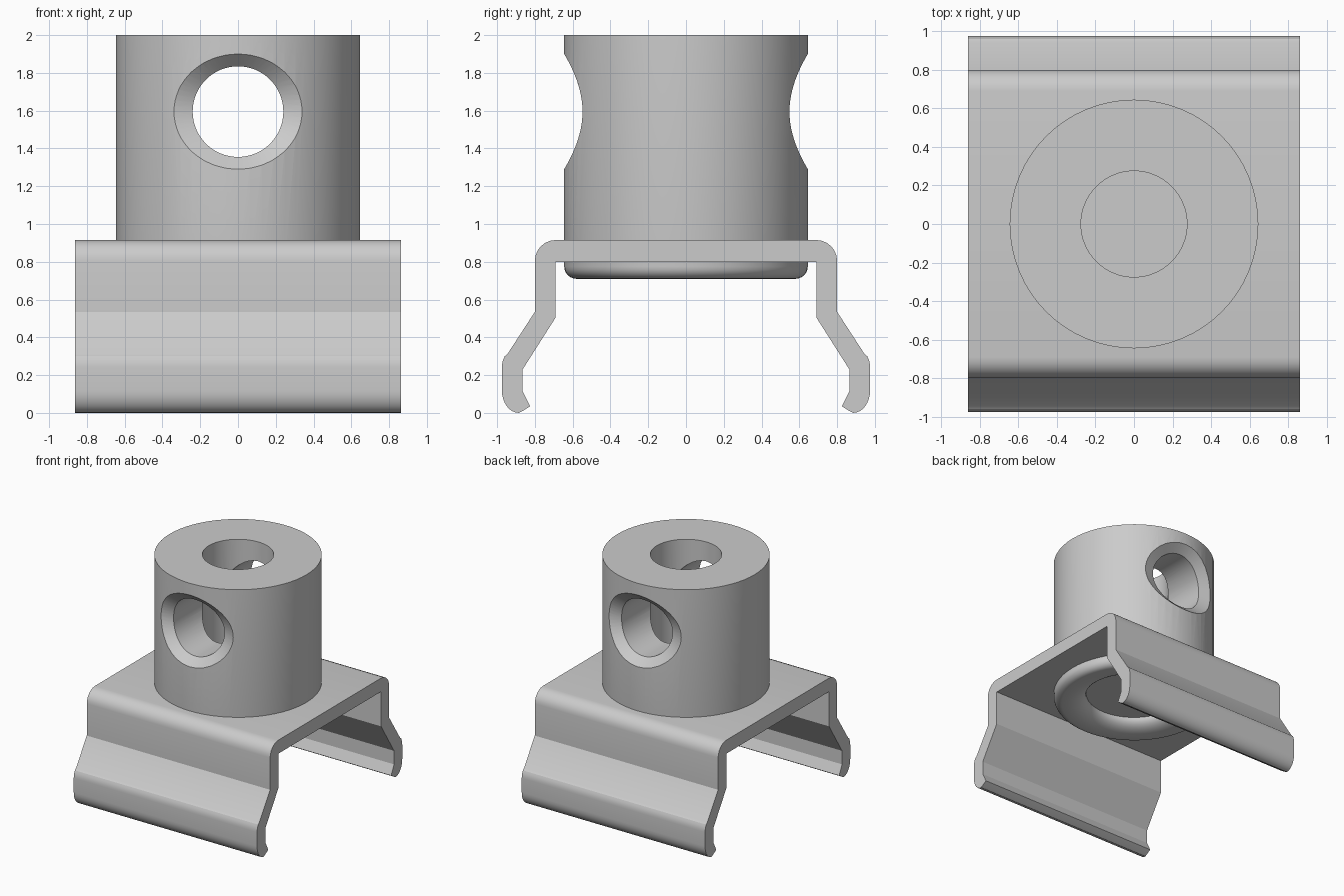
import bpy, bmesh
from math import sin, cos, pi, sqrt, radians

if "Cube" in bpy.data.objects:
    bpy.data.objects.remove(bpy.data.objects["Cube"])

SEG = 64


def arc(cx, cy, rx, ry, a0, a1, n=6):
    return [(cx + rx * cos(radians(a0 + (a1 - a0) * i / n)),
             cy + ry * sin(radians(a0 + (a1 - a0) * i / n))) for i in range(n + 1)]


def finish(name, bm):
    bmesh.ops.remove_doubles(bm, verts=bm.verts, dist=1e-5)
    bmesh.ops.recalc_face_normals(bm, faces=bm.faces)
    mesh = bpy.data.meshes.new(name)
    bm.to_mesh(mesh)
    bm.free()
    ob = bpy.data.objects.new(name, mesh)
    bpy.context.collection.objects.link(ob)
    return ob


def activate(ob):
    bpy.ops.object.select_all(action='DESELECT')
    ob.select_set(True)
    bpy.context.view_layer.objects.active = ob


def smooth(ob):
    activate(ob)
    bpy.ops.object.shade_smooth_by_angle(angle=radians(25))


def loft(name, rings, caps=True):
    bm = bmesh.new()
    rows = [[bm.verts.new(p) for p in ring] for ring in rings]
    n = len(rows[0])
    for a, b in zip(rows, rows[1:]):
        for i in range(n):
            bm.faces.new((a[i], a[(i + 1) % n], b[(i + 1) % n], b[i]))
    if caps:
        bm.faces.new(rows[0])
        bm.faces.new(rows[-1])
    return finish(name, bm)


# Spring clip: half profile in y-z, mirrored, extruded along x
outer = (arc(0.69, 0.805, 0.11, 0.11, 90, 0) + [(0.80, 0.535), (0.945, 0.312)]
         + arc(0.86, 0.24, 0.115, 0.12, 30, 0, 4)
         + arc(0.885, 0.12, 0.09, 0.12, 0, -90, 8) + [(0.865, 0.01)])
inner = [(0.825, 0.035), (0.865, 0.115), (0.865, 0.23), (0.69, 0.505), (0.69, 0.80)]
half = outer + inner
profile = half + [(-y, z) for y, z in reversed(half)]
smooth(loft("spring_clip", [[(x, y, z) for y, z in profile] for x in (-0.862, 0.862)]))

# Socket: lathed blind tube with a rounded bead below the plate
lathe = ([(0, 0.917), (0.275, 0.917), (0.275, 2.0), (0.645, 2.0)]
         + arc(0.58, 0.775, 0.065, 0.065, 0, -90)
         + arc(0.54, 0.80, 0.155, 0.09, -90, -180, 8) + [(0, 0.798)])
rings = [[(r * cos(2 * pi * i / SEG), r * sin(2 * pi * i / SEG), z) for i in range(SEG)]
         for r, z in lathe]
socket = loft("socket", rings, caps=False)


# Cross hole cutter: straight bore with a chamfer that follows the round wall
def hole_ring(rx, rz, depth):
    ring = []
    for i in range(SEG):
        a = 2 * pi * i / SEG
        x = rx * cos(a)
        ring.append((x, depth(x), 1.595 + rz * sin(a)))
    return ring


front = [(0.34, 0.305, lambda x: -0.8),
         (0.34, 0.305, lambda x: -sqrt(0.645 ** 2 - x * x)),
         (0.24, 0.24, lambda x: -sqrt(0.575 ** 2 - x * x))]
back = [(rx, rz, lambda x, f=f: -f(x)) for rx, rz, f in reversed(front)]
cutter = loft("cross_hole_cutter", [hole_ring(*p) for p in front + back])
cutter.hide_render = True

mod = socket.modifiers.new("cross_hole", 'BOOLEAN')
mod.operation = 'DIFFERENCE'
mod.solver = 'EXACT'
mod.object = cutter
activate(socket)
bpy.ops.object.modifier_apply(modifier=mod.name)
bpy.data.objects.remove(cutter)
smooth(socket)
